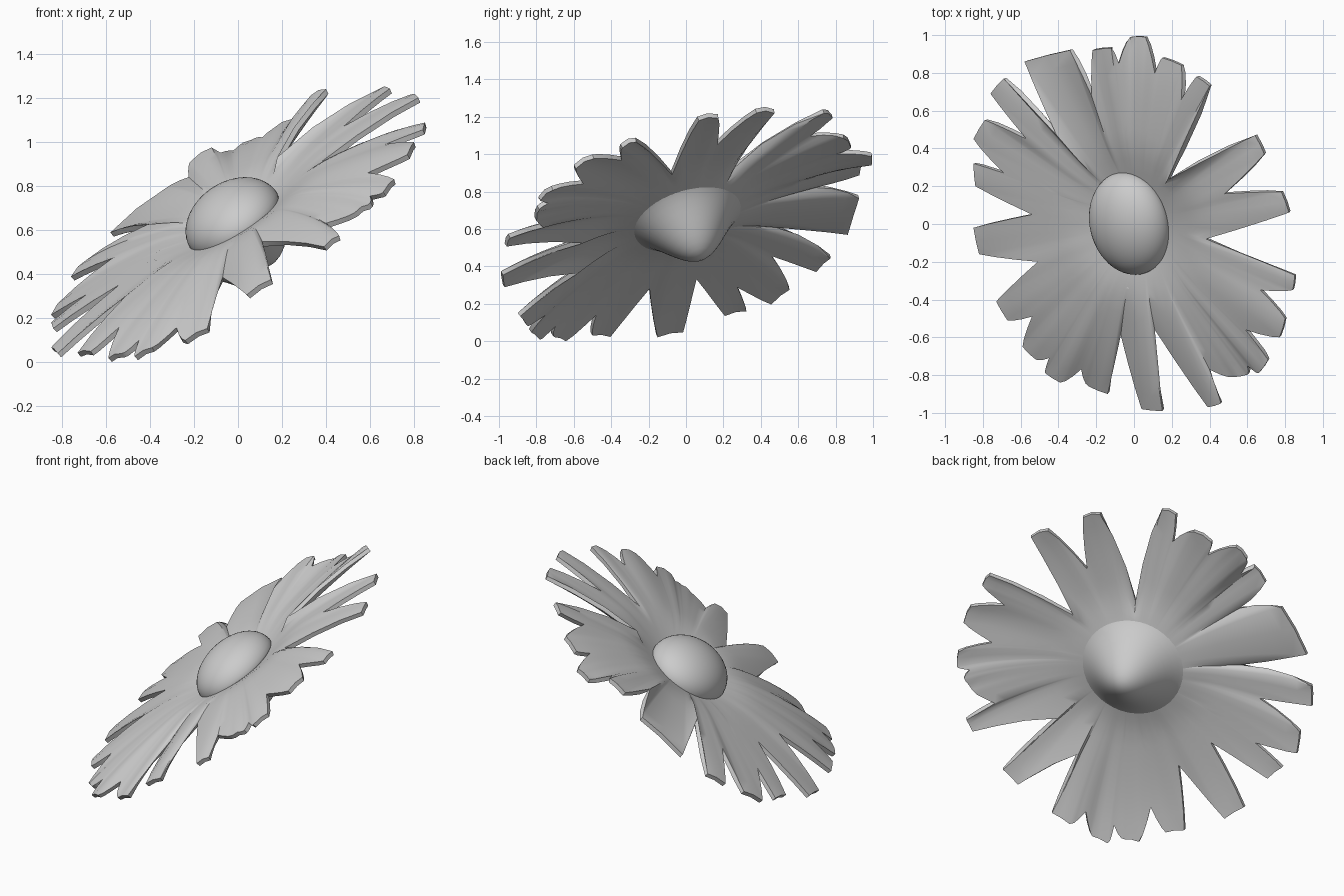
import bpy, bmesh, math
from mathutils import Vector, Matrix

if "Cube" in bpy.data.objects:
    bpy.data.objects.remove(bpy.data.objects["Cube"])

A, B, CZ = 0.66, 0.33, 0.64            # tilted plane z = CZ + A x + B y
N = Vector((-A, -B, 1)).normalized()

# Petals clockwise from the back: tip start, tip end, notch after it (x, y seen from above)
PETALS = [
    (-.02, .99, .06, .99, .11, .80), (.15, .88, .25, .84, .25, .66),
    (.33, .78, .40, .73, .17, .23), (.64, .47, .69, .37, .48, .16),
    (.78, .17, .82, .06, .38, -.08), (.85, -.27, .84, -.35, .67, -.35),
    (.80, -.50, .77, -.60, .59, -.56), (.71, -.72, .66, -.79, .60, -.75),
    (.59, -.80, .53, -.81, .40, -.77), (.46, -.95, .39, -.97, .11, -.56),
    (.15, -.99, .04, -.98, -.07, -.59), (-.14, -.90, -.24, -.86, -.28, -.77),
    (-.39, -.84, -.47, -.79, -.45, -.71), (-.53, -.71, -.59, -.65, -.54, -.49),
    (-.67, -.51, -.73, -.41, -.51, -.20), (-.82, -.16, -.85, -.02, -.54, .05),
    (-.84, .20, -.85, .32, -.69, .27), (-.85, .45, -.79, .55, -.57, .45),
    (-.76, .69, -.69, .77, -.41, .47), (-.58, .86, -.34, .92, -.225, .68),
    (-.22, .92, -.12, .93, -.08, .85),
]
# Petals bent up or down
LIFT = {0: .02, 1: .02, 2: .09, 3: .02, 5: -.02, 7: -.03, 8: -.05, 9: -.04, 10: -.03,
        11: -.10, 12: -.02, 14: .03, 18: .04, 19: .06, 20: .10}

# Spokes: outline point, arch height, bend
spokes = []
count = len(PETALS)
for i, p in enumerate(PETALS):
    prev, t1, t2, nxt = (Vector(v) for v in (PETALS[i - 1][4:6], p[0:2], p[2:4], p[4:6]))
    up = LIFT.get(i, 0)
    left = (up + LIFT.get((i - 1) % count, 0)) / 2
    right = (up + LIFT.get((i + 1) % count, 0)) / 2
    for f in (.35, .7):
        spokes.append((prev.lerp(t1, f) * 1.015, 0, left + (up - left) * f))
    spokes.append((t1, 0, up))
    spokes.append(((t1 + t2) / 2 * 1.003, .01, up))
    spokes.append((t2, 0, up))
    for f in (.3, .65):
        spokes.append((t2.lerp(nxt, f) * 1.015, 0, up + (right - up) * f))
    spokes.append((nxt, 0, right))


def true_radius(x, y):
    return math.sqrt(x * x + y * y + (A * x + B * y) ** 2)


def surface(x, y, lift, depth, width):
    """Drooping tilted disc with a cup of given depth and width in its middle."""
    r = true_radius(x, y)
    z = CZ + A * x + B * y + .07 * (1 - (r / 1.03) ** 4) + lift
    cup = depth * (1 + math.cos(math.pi * min(1, r / width))) / 2
    return Vector((x, y, z)) - N * cup


def polar_object(name, rows):
    """Mesh from a centre point (rows[0]) and closed rings."""
    bm = bmesh.new()
    centre = bm.verts.new(rows[0])
    rings = [[bm.verts.new(v) for v in row] for row in rows[1:]]
    n = len(rings[0])
    for j in range(n):
        m = (j + 1) % n
        bm.faces.new((centre, rings[0][m], rings[0][j]))
        for lo, hi in zip(rings, rings[1:]):
            bm.faces.new((lo[j], lo[m], hi[m], hi[j]))
    bmesh.ops.recalc_face_normals(bm, faces=bm.faces)
    if sum(f.normal.z * f.calc_area() for f in bm.faces) < 0:
        bmesh.ops.reverse_faces(bm, faces=bm.faces)
    mesh = bpy.data.meshes.new(name)
    bm.to_mesh(mesh)
    bm.free()
    ob = bpy.data.objects.new(name, mesh)
    bpy.context.collection.objects.link(ob)
    return ob


# Petal disc: rings from the middle out to the notched outline
rows = [surface(0, 0, 0, .07, .5)]
for k in range(14):
    row = []
    for p, arch, bend in spokes:
        d = p.normalized()
        inner = d * (.28 / true_radius(d.x, d.y))
        t = max(0, (k - 4) / 9)
        q = inner * (k + 1) / 5 if k < 5 else inner.lerp(p, t)
        row.append(surface(q.x, q.y, arch * t ** 3 + bend * t ** 1.4, .07, .5))
    rows.append(row)
petals = polar_object("petals", rows)
solid = petals.modifiers.new("thickness", 'SOLIDIFY')
solid.thickness = .025
solid.offset = -1
bpy.context.view_layer.objects.active = petals
petals.select_set(True)
bpy.ops.object.modifier_apply(modifier=solid.name)

# Calyx: rounded bump under the disc
rows = [surface(0, 0, -.02, .29, .38)]
for k in range(1, 13):
    row = []
    for s in range(48):
        d = Vector((math.cos(s * math.tau / 48), math.sin(s * math.tau / 48)))
        q = d * (.37 * k / 12 / true_radius(d.x, d.y))
        row.append(surface(q.x, q.y, -.02, .29, .38))
    rows.append(row)
calyx = polar_object("calyx", rows)
calyx.data.flip_normals()

# Flower centre: oval dome
bpy.ops.mesh.primitive_uv_sphere_add(segments=48, ring_count=24, radius=1)
dome = bpy.context.object
dome.name = "flower_centre"
X = Vector((1, 0, A)).normalized()
turn = Matrix((X, N.cross(X), N)).transposed()
for v in dome.data.vertices:
    c = Vector((v.co.x * .235, v.co.y * .28, v.co.z * (.17 if v.co.z > 0 else .06)))
    v.co = turn @ c
dome.location = Vector((0, .01, CZ)) + N * .02 - X * .01

# Smooth shading, then rest the model on the floor
low = min(v.co.z for v in petals.data.vertices)
for ob in (petals, calyx, dome):
    bpy.ops.object.select_all(action='DESELECT')
    ob.select_set(True)
    bpy.context.view_layer.objects.active = ob
    bpy.ops.object.shade_smooth_by_angle(angle=math.radians(40))
    ob.location.z -= low
